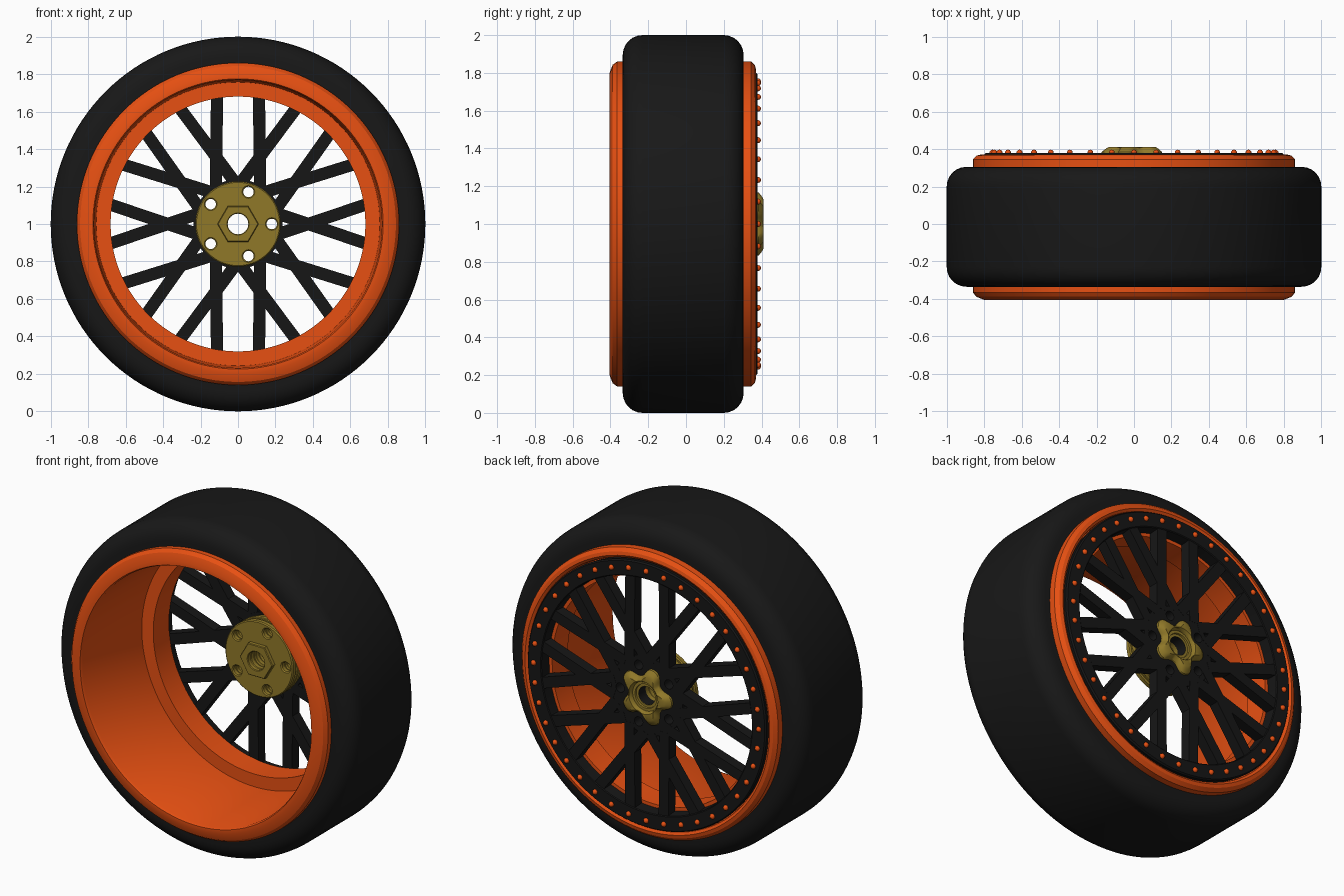
import bpy, bmesh
from math import sin, cos, tau, radians, asin, sqrt
from mathutils import Matrix

if "Cube" in bpy.data.objects:
    bpy.data.objects.remove(bpy.data.objects["Cube"])

CZ = 1.0  # axle height


def material(name, rgb):
    m = bpy.data.materials.new(name)
    m.diffuse_color = (*rgb, 1)
    m.use_nodes = True
    m.node_tree.nodes["Principled BSDF"].inputs["Base Color"].default_value = m.diffuse_color
    return m


RUBBER = material("rubber", (0.009, 0.009, 0.009))
BLACK = material("black_metal", (0.008, 0.008, 0.008))
ORANGE = material("orange_paint", (0.80, 0.08, 0.006))
GOLD = material("gold_metal", (0.28, 0.19, 0.022))


def finish(name, mesh, mat, angle=30):
    ob = bpy.data.objects.new(name, mesh)
    bpy.context.collection.objects.link(ob)
    mesh.materials.clear()
    mesh.materials.append(mat)
    bpy.ops.object.select_all(action='DESELECT')
    ob.select_set(True)
    bpy.context.view_layer.objects.active = ob
    bpy.ops.object.shade_smooth_by_angle(angle=radians(angle))
    return ob


def from_bm(name, bm, mat, angle=30):
    bmesh.ops.recalc_face_normals(bm, faces=bm.faces)
    mesh = bpy.data.meshes.new(name)
    bm.to_mesh(mesh)
    bm.free()
    return finish(name, mesh, mat, angle)


def lathe(name, profile, mat, n=96, shape=None):
    """Closed (y, r) profile swept round the axle; shape(a) scales rows flagged with a third item."""
    bm = bmesh.new()
    rows = []
    for p in profile:
        row = []
        for i in range(n):
            a = tau * i / n
            r = p[1] * (shape(a) if len(p) > 2 else 1)
            row.append(bm.verts.new((r * cos(a), p[0], CZ + r * sin(a))))
        rows.append(row)
    for k, a in enumerate(rows):
        b = rows[(k + 1) % len(rows)]
        for i in range(n):
            j = (i + 1) % n
            bm.faces.new((a[i], a[j], b[j], b[i]))
    return from_bm(name, bm, mat)


def circle(r, n=64, cx=0, cy=0):
    return [(cx + r * cos(tau * i / n), cy + r * sin(tau * i / n)) for i in range(n)]


def plate(name, loops, y0, y1, mat, bevel=0.0):
    """Flat plate with holes, standing across the axle."""
    cu = bpy.data.curves.new(name, 'CURVE')
    cu.dimensions = '2D'
    cu.fill_mode = 'BOTH'
    cu.extrude = (y1 - y0) / 2 - bevel
    cu.bevel_depth = bevel
    cu.bevel_resolution = 0
    cu.offset = -bevel
    for loop in loops:
        s = cu.splines.new('POLY')
        s.points.add(len(loop) - 1)
        for p, (x, y) in zip(s.points, loop):
            p.co = (x, y, 0, 1)
        s.use_cyclic_u = True
    tmp = bpy.data.objects.new(name + "_tmp", cu)
    mesh = bpy.data.meshes.new_from_object(tmp)
    bpy.data.objects.remove(tmp)
    mesh.transform(Matrix.Translation((0, (y0 + y1) / 2, CZ)) @ Matrix.Rotation(radians(90), 4, 'X'))
    bm = bmesh.new()
    bm.from_mesh(mesh)
    bmesh.ops.remove_doubles(bm, verts=bm.verts, dist=1e-5)
    return from_bm(name, bm, mat)


# Tyre: flat tread with rounded shoulders
R = 0.105
shoulder = [radians(a) for a in range(0, 91, 15)]
tyre = [(-0.335 + R - R * cos(a), 1 - R + R * sin(a)) for a in shoulder]
tyre += [(0.305 - R + R * sin(a), 1 - R + R * cos(a)) for a in shoulder]
tyre += [(0.305, 0.835), (-0.335, 0.835)]
lathe("tyre", tyre, RUBBER, 128)

# Rim: both lips, deep barrel and the inner flange
lathe("rim", [(-0.32, 0.86), (-0.365, 0.86), (-0.388, 0.843), (-0.405, 0.80), (-0.405, 0.775),
              (-0.39, 0.768), (0.16, 0.757), (0.16, 0.68), (0.31, 0.68), (0.31, 0.795),
              (0.36, 0.805), (0.37, 0.82), (0.365, 0.84), (0.345, 0.86), (0.29, 0.86),
              (0.27, 0.82), (-0.30, 0.82)], ORANGE, 128)

# Black mounting ring for the spokes
lathe("spoke_ring", [(0.308, 0.70), (0.308, 0.79), (0.37, 0.80), (0.379, 0.793),
                     (0.379, 0.71), (0.375, 0.705)], BLACK, 128)

# Crossed spokes: ten per direction, each offset from the axle
OFF, TIP = 0.12, 8.5
lean = radians(TIP) + asin(OFF / 0.68)
t0, t1 = 0.19, sqrt(0.735 ** 2 - OFF ** 2)
bm = bmesh.new()
for k in range(10):
    for s in (1, -1):
        phi = tau * k / 10 + s * lean
        m = (Matrix.Translation((0, 0.3425, CZ)) @ Matrix.Rotation(-phi, 4, 'Y')
             @ Matrix.Translation(((t0 + t1) / 2, 0, -s * OFF))
             @ Matrix.Diagonal((t1 - t0, 0.065, 0.065, 1)))
        bmesh.ops.create_cube(bm, size=1, matrix=m)
from_bm("spokes", bm, BLACK)

# Small bolts round the ring
bm = bmesh.new()
for k in range(40):
    a = tau * k / 40
    bmesh.ops.create_uvsphere(bm, u_segments=10, v_segments=6, radius=0.016,
                              matrix=Matrix.Translation((0.755 * cos(a), 0.381, CZ + 0.755 * sin(a))))
from_bm("ring_bolts", bm, ORANGE, 60)

# Hub: stacked plates sharing the bore and five lug holes
lugs = [circle(0.028, 20, 0.18 * cos(tau * k / 5), 0.18 * sin(tau * k / 5)) for k in range(5)]
bore = circle(0.055, 40)
plate("hub_centre", [circle(0.238), bore] + lugs, 0.308, 0.374, BLACK)
plate("hub_front", [circle(0.228), bore] + lugs, 0.20, 0.235, GOLD, 0.006)
plate("hub_groove", [circle(0.216), bore] + lugs, 0.235, 0.25, GOLD)
plate("hub_middle", [circle(0.228), bore] + lugs, 0.25, 0.28, GOLD, 0.004)
plate("hub_back", [circle(0.22), bore] + lugs, 0.28, 0.309, GOLD)
plate("hub_hex", [circle(0.11, 6), bore], 0.172, 0.201, GOLD, 0.004)


# Five-lobed cap on the outer face, with a stepped bore
def lobes(a):
    c = cos(5 * (a - tau / 10))
    return 0.84 + 0.16 * c * (1.35 - 0.35 * c * c)


lathe("star_cap", [(0.37, 0.055), (0.37, 0.175, 1), (0.385, 0.172, 1), (0.402, 0.15, 1),
                   (0.41, 0.135, 1), (0.41, 0.098), (0.398, 0.09), (0.385, 0.088),
                   (0.385, 0.072), (0.375, 0.07), (0.375, 0.055)], GOLD, 120, lobes)
